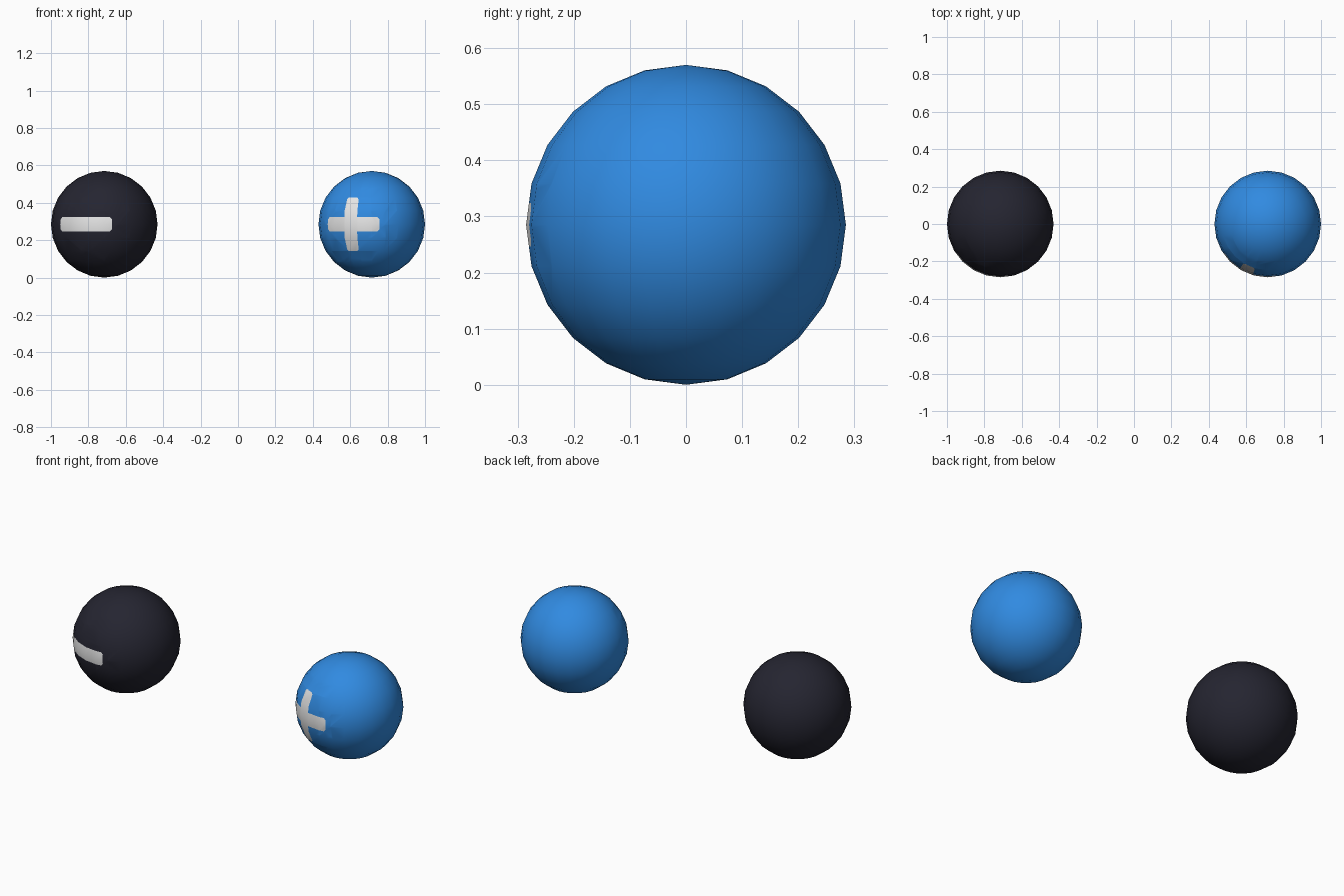
import bpy, bmesh, math
from mathutils import Vector

if "Cube" in bpy.data.objects:
    bpy.data.objects.remove(bpy.data.objects["Cube"])

R = 0.285                       # ball radius
CX = 0.715                      # ball centre distance from x = 0
LON0 = math.radians(-24)        # direction of the mark, measured from -y towards +x
LONG = math.radians(32.3)       # half length of horizontal bar (longitude)
TALL = math.radians(30.3)       # half length of vertical bar (latitude)
THIN = math.radians(7.8)        # half thickness of bars
ROUND = math.radians(2.2)       # corner chamfer


def material(name, rgb):
    m = bpy.data.materials.new(name)
    m.diffuse_color = (*rgb, 1)
    m.use_nodes = True
    m.node_tree.nodes["Principled BSDF"].inputs["Base Color"].default_value = m.diffuse_color
    return m


blue = material("blue", (0.030, 0.255, 0.75))
black = material("near_black", (0.018, 0.018, 0.030))
white = material("pale_grey", (0.80, 0.80, 0.80))


def direction(lon, lat):
    a = LON0 + lon
    return Vector((math.sin(a) * math.cos(lat), -math.cos(a) * math.cos(lat), math.sin(lat)))


def in_bar(lon, lat, w, h):
    # rectangle with chamfered corners
    lon, lat = abs(lon), abs(lat)
    return lon < w and lat < h and lon + lat < w + h - ROUND


def ball(name, x, colour, bars):
    bm = bmesh.new()
    bmesh.ops.create_uvsphere(bm, u_segments=24, v_segments=12, radius=R)

    def cut(co, no):
        # cut only the faces near the mark
        faces = [f for f in bm.faces if f.calc_center_median().normalized().dot(direction(0, 0)) > 0.70]
        geom = faces + list({e for f in faces for e in f.edges}) + list({v for f in faces for v in f.verts})
        bmesh.ops.bisect_plane(bm, geom=geom, dist=1e-5, plane_co=co, plane_no=no)

    # bar outlines
    for w, h in bars:
        for s in (-1, 1):
            cut((0, 0, s * R * math.sin(h)), (0, 0, 1))
            a = LON0 + s * w
            cut((0, 0, 0), (math.cos(a), math.sin(a), 0))
            for t in (-1, 1):
                p = direction(s * (w - ROUND), t * h)
                q = direction(s * w, t * (h - ROUND))
                cut((0, 0, 0), p.cross(q))

    # paint the faces inside the bars
    for f in bm.faces:
        f.smooth = True
        d = f.calc_center_median().normalized()
        lon, lat = math.atan2(d.x, -d.y) - LON0, math.asin(d.z)
        f.material_index = int(any(in_bar(lon, lat, w, h) for w, h in bars))

    me = bpy.data.meshes.new(name)
    bm.to_mesh(me)
    bm.free()
    me.materials.append(colour)
    me.materials.append(white)
    ob = bpy.data.objects.new(name, me)
    ob.location = (x, 0, R)
    bpy.context.collection.objects.link(ob)


horizontal, vertical = (LONG, THIN), (THIN, TALL)
ball("minus_ball", -CX, black, [horizontal])
ball("plus_ball", CX, blue, [horizontal, vertical])
